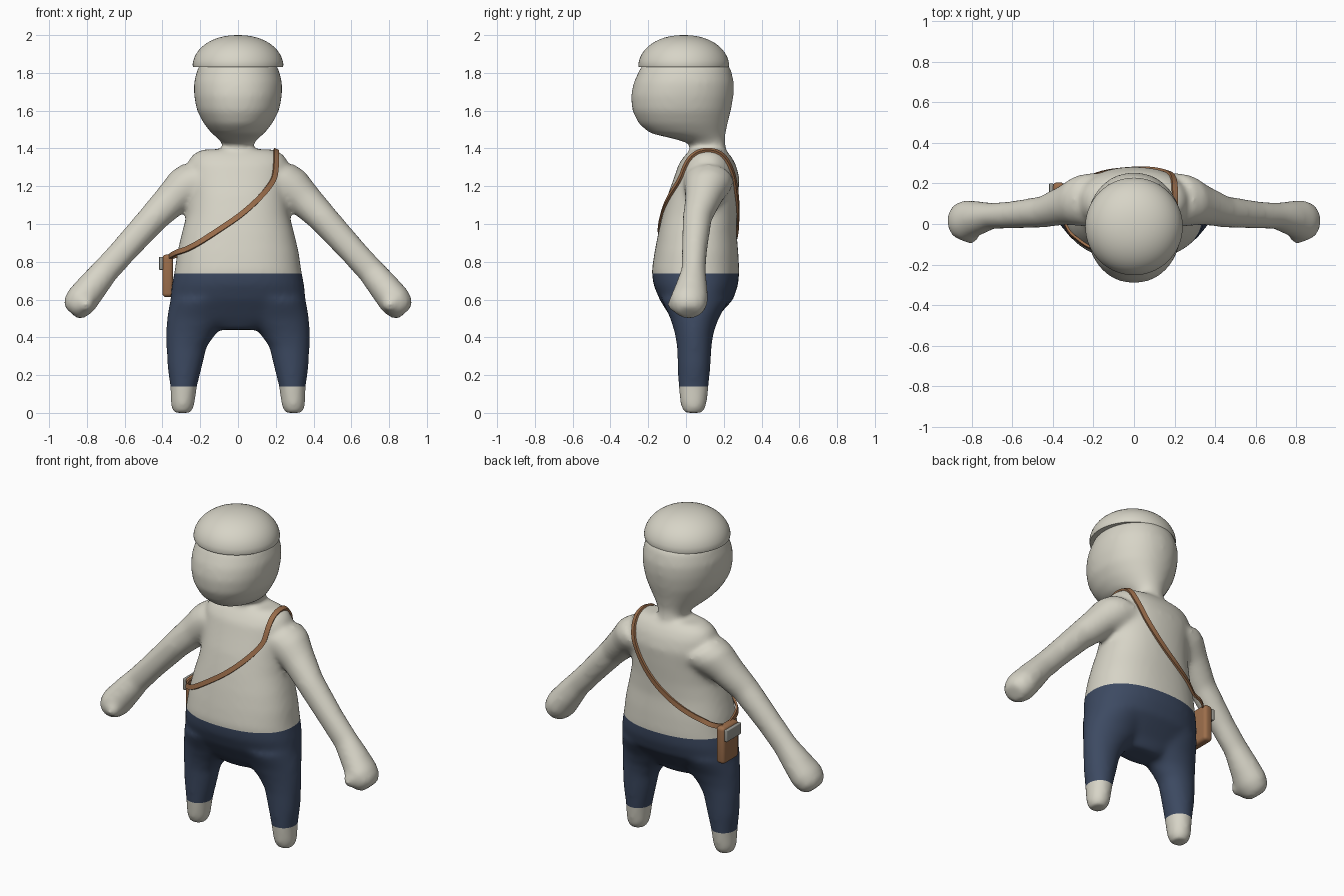
import bpy, bmesh, math
from mathutils import Vector, Matrix
from mathutils.bvhtree import BVHTree

cube = bpy.data.objects.get("Cube")
if cube:
    bpy.data.objects.remove(cube)


def material(name, rgb):
    m = bpy.data.materials.new(name)
    m.use_nodes = True
    m.diffuse_color = (*rgb, 1)
    m.node_tree.nodes["Principled BSDF"].inputs["Base Color"].default_value = (*rgb, 1)
    return m


CREAM = material("cream", (0.68, 0.66, 0.57))
NAVY = material("navy", (0.046, 0.068, 0.122))
LEATHER = material("leather_brown", (0.33, 0.155, 0.07))
GREY = material("buckle_grey", (0.33, 0.33, 0.30))


def make_object(name, bm, mats, angle=40):
    me = bpy.data.meshes.new(name)
    bm.normal_update()
    bm.to_mesh(me)
    ob = bpy.data.objects.new(name, me)
    bpy.context.collection.objects.link(ob)
    for m in mats:
        me.materials.append(m)
    bpy.ops.object.select_all(action='DESELECT')
    bpy.context.view_layer.objects.active = ob
    ob.select_set(True)
    bpy.ops.object.shade_smooth_by_angle(angle=math.radians(angle))
    return ob


def bridge(bm, rings):
    """Skin a list of vertex rings and cap both ends."""
    n = len(rings[0])
    for a, b in zip(rings, rings[1:]):
        for i in range(n):
            bm.faces.new((a[i], a[(i + 1) % n], b[(i + 1) % n], b[i]))
    bm.faces.new(rings[0])
    bm.faces.new(rings[-1])


def power(c, p):
    return math.copysign(abs(c) ** p, c)


def loft(bm, sections, u=(1, 0, 0), side=1, square=1.0, n=40):
    """Sections are (x, y, z, radius along u, radius along y)."""
    u = Vector(u)
    rings = []
    for x, y, z, ru, rv in sections:
        ring = []
        for i in range(n):
            a = 2 * math.pi * i / n
            p = Vector((x, y, z)) + u * ru * power(math.cos(a), square)
            p.y += rv * power(math.sin(a), square)
            p.x *= side
            ring.append(bm.verts.new(p))
        rings.append(ring)
    bridge(bm, rings)


# Overlapping volumes of the body
bm = bmesh.new()
torso = [(.44, .045, .12, .08), (.50, .04, .30, .118), (.60, .055, .358, .195),
         (.68, .052, .350, .225), (.75, .050, .336, .232), (.85, .055, .322, .222),
         (.95, .060, .298, .208), (1.05, .073, .272, .198), (1.15, .090, .262, .188),
         (1.25, .110, .270, .172), (1.32, .112, .268, .150), (1.365, .115, .245, .120),
         (1.395, .115, .190, .085)]
loft(bm, [(0, y, z, rx, ry) for z, y, rx, ry in torso], square=.88)

# Head: height, front, back, half width
head = [(1.34, .02, .21, .085), (1.425, .02, .21, .082), (1.45, -.06, .205, .105),
        (1.48, -.19, .21, .14), (1.53, -.25, .22, .18), (1.60, -.285, .238, .218),
        (1.68, -.292, .252, .233), (1.75, -.277, .254, .234), (1.83, -.24, .235, .212),
        (1.90, -.17, .15, .15)]
loft(bm, [(0, (f + b) / 2, z, w, (b - f) / 2) for z, f, b, w in head], square=.95)

arm = [(.20, .12, 1.235, .125, .135), (.27, .115, 1.20, .115, .125), (.34, .095, 1.14, .095, .100),
       (.45, .06, 1.03, .080, .078), (.60, .045, .865, .073, .068), (.70, .04, .755, .073, .065),
       (.77, .028, .67, .082, .085), (.83, .015, .595, .088, .103), (.865, .015, .555, .076, .088),
       (.885, .015, .53, .05, .055)]
leg = [(.295, .04, 0, .048, .052), (.293, .04, .04, .063, .069), (.288, .04, .14, .071, .081),
       (.282, .043, .25, .093, .087), (.272, .044, .35, .107, .092), (.248, .043, .42, .132, .102),
       (.205, .045, .50, .172, .128), (.18, .05, .60, .178, .18)]
for side in (1, -1):
    loft(bm, arm, u=(.74, 0, .67), side=side)
    loft(bm, leg, side=side)
    # Thumb
    bmesh.ops.create_uvsphere(bm, u_segments=16, v_segments=10, radius=.042,
                              matrix=Matrix.Translation((side * .805, -.058, .575)))
bmesh.ops.recalc_face_normals(bm, faces=bm.faces)

# Blend the volumes into a single skin
blend = make_object("body_blend", bm, [])
rm = blend.modifiers.new("merge", 'REMESH')
rm.mode = 'VOXEL'
rm.voxel_size = .014
sm = blend.modifiers.new("soften", 'SMOOTH')
sm.factor = .5
sm.iterations = 16
bm = bmesh.new()
bm.from_object(blend, bpy.context.evaluated_depsgraph_get())
bpy.data.objects.remove(blend)

# Cut trouser hems and colour between them
WAIST, ANKLE, REACH = .737, .14, .45
for z in (WAIST, ANKLE):
    faces = [f for f in bm.faces if abs(f.calc_center_median().x) < REACH]
    geom = faces + list({e for f in faces for e in f.edges}) + list({v for f in faces for v in f.verts})
    bmesh.ops.bisect_plane(bm, geom=geom, plane_co=(0, 0, z), plane_no=(0, 0, 1), dist=1e-5)
for f in bm.faces:
    c = f.calc_center_median()
    f.material_index = int(ANKLE < c.z < WAIST and abs(c.x) < REACH)
make_object("body", bm, [CREAM, NAVY], 180)
skin = BVHTree.FromBMesh(bm)

# Cap: domed top with a flat underside
bm = bmesh.new()
cap = [(0, -.012, 1.83, .238, .238)]
for i in range(13):
    a = math.radians(7 * i + 4)
    r = .241 * math.cos(a) ** .92
    cap.append((0, -.012, 1.832 + .168 * math.sin(a), r, r))
loft(bm, cap, n=56)
bmesh.ops.recalc_face_normals(bm, faces=bm.faces)
make_object("cap", bm, [CREAM], 50)


# Bag and its clasp
def rounded_box(name, lo, hi, bevel, mat):
    lo, hi = Vector(lo), Vector(hi)
    b = bmesh.new()
    bmesh.ops.create_cube(b, size=1, matrix=Matrix.Translation((lo + hi) / 2)
                          @ Matrix.Diagonal((*(hi - lo), 1)))
    bmesh.ops.bevel(b, geom=b.edges[:], offset=bevel, segments=4, profile=.5, affect='EDGES')
    make_object(name, b, [mat])


rounded_box("bag", (-.4, .055, .613), (-.343, .205, .838), .02, LEATHER)
rounded_box("bag_clasp", (-.418, .06, .757), (-.397, .2, .826), .005, GREY)

# Strap: follow the skin from the bag, over the left shoulder and back
way = [Vector(p) for p in (
    (-.365, .09, .825), (-.345, .0, .84), (-.29, -.09, .865), (-.2, -.15, .91), (0, -.15, 1.035),
    (.12, -.1, 1.14), (.195, -.03, 1.235), (.2, -.01, 1.3), (.2, .04, 1.37), (.2, .12, 1.395),
    (.2, .2, 1.37), (.19, .25, 1.28), (.13, .27, 1.16), (.02, .275, 1.03), (-.12, .265, .93),
    (-.25, .23, .86), (-.33, .2, .835), (-.365, .16, .825))]
path = [a.lerp(b, k / 6) for a, b in zip(way, way[1:]) for k in range(6)] + [way[-1]]


def relax(pts, times):
    for _ in range(times):
        pts = [pts[0]] + [(a + 2 * b + c) / 4 for a, b, c in zip(pts, pts[1:], pts[2:])] + [pts[-1]]
    return pts


path = relax(path, 6)
normals = []
for i, p in enumerate(path):
    hit, nor, _, _ = skin.find_nearest(p)
    normals.append(nor)
    if 10 < i < len(path) - 10:
        path[i] = hit + nor * .007
path = relax(path, 3)
normals = relax(normals, 4)
bm = bmesh.new()
rings = []
for i, (p, nor) in enumerate(zip(path, normals)):
    along = path[min(i + 1, len(path) - 1)] - path[max(i - 1, 0)]
    across = along.cross(nor).normalized() * .014
    out = nor.normalized() * .006
    rings.append([bm.verts.new(p + q) for q in (across + out, across - out, -across - out, out - across)])
bridge(bm, rings)
bmesh.ops.recalc_face_normals(bm, faces=bm.faces)
make_object("strap", bm, [LEATHER])
